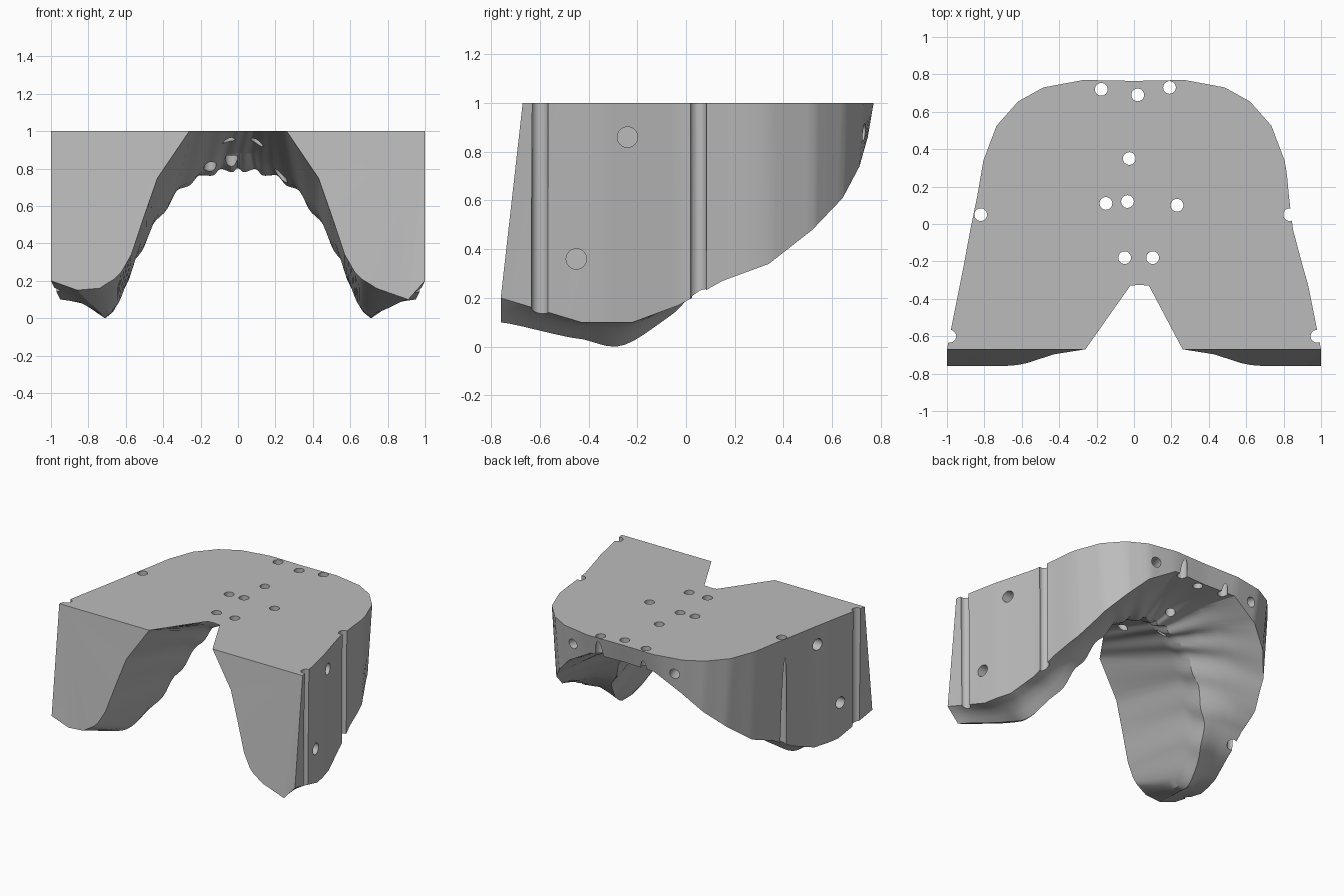
import bpy, bmesh, math
from mathutils import Vector, Matrix

if "Cube" in bpy.data.objects:
    bpy.data.objects.remove(bpy.data.objects["Cube"])

grey = bpy.data.materials.new("resin grey")
grey.use_nodes = True
grey.diffuse_color = (0.5, 0.5, 0.5, 1)
grey.node_tree.nodes["Principled BSDF"].inputs["Base Color"].default_value = (0.5, 0.5, 0.5, 1)

# Rails of one arm, from its front tip to the middle of the back
OUTER = [(1, -.67, .2), (.95, -.42, .1), (.91, -.22, .1), (.875, -.03, .17), (.838, .15, .27),
         (.805, .34, .34), (.735, .525, .48), (.62, .655, .61), (.485, .73, .74), (.27, .77, .86), (0, .765, .86)]
RIDGE = [(.86, -.76, .15), (.74, -.42, .03), (.7, -.25, .01), (.62, -.04, .15), (.55, .07, .31),
         (.45, .13, .49), (.35, .17, .64), (.25, .2, .73), (.15, .21, .77), (.07, .22, .79), (0, .22, .79)]
INNER = [(.74, -.76, .16), (.66, -.45, .08), (.63, -.28, .1), (.57, -.17, .26), (.5, -.09, .44),
         (.42, -.04, .59), (.32, .0, .72), (.22, .04, .8), (.13, .07, .85), (.06, .08, .88), (0, .08, .88)]
# Edge of the front opening: up the front face, then around the notch in the top
OPENING = [(.71, -.76, .18), (.66, -.757, .21), (.625, -.754, .245), (.57, -.743, .34), (.5, -.72, .55),
           (.43, -.697, .75), (.26, -.67, 1), (.19, -.557, 1), (.12, -.443, 1), (.05, -.33, 1), (0, -.325, 1)]
LAST = len(OUTER) - 1
STEPS = 6
CORNER = 6 * STEPS      # step where the opening reaches the top


def clamp(v):
    return min(1, max(0, v))


def sample(rail, i, t, smooth):
    p = [Vector(rail[min(max(i + k, 0), LAST)]) for k in (-1, 0, 1, 2)]
    if not smooth:
        return p[1].lerp(p[2], t)
    return p[1] + t * 0.5 * ((p[2] - p[0]) + t * ((2 * p[0] - 5 * p[1] + 4 * p[2] - p[3])
                             + t * (3 * p[1] - p[0] - 3 * p[2] + p[3])))


def section(n, side):
    """Open section at step n of one arm, from the top rim under to the opening."""
    i = min(n // STEPS, LAST - 1)
    t = n / STEPS - i
    f = n / (STEPS * LAST)
    o, edge = sample(OUTER, i, t, False), sample(OPENING, i, t, False)
    r, q = sample(RIDGE, i, t, True), sample(INNER, i, t, True)
    # The right arm's tip hangs lower at its outer corner
    if side > 0:
        r += Vector((.05, 0, -.05)) * clamp(1 - f * 10)
    # The wall dips at mid-arm; on one arm only its lower edge does
    dent = .025 * clamp(1 - abs(o.y + .03) / .3)
    top = Vector((o.x - (dent if side > 0 else 0), o.y, 1))
    # The outer wall leans forwards at the tips and inwards at the back
    low = o + Vector((-dent - .045 * o.x * clamp(f * 4 - 1.3),
                      -.09 * clamp(1 - f * 9) - .03 * clamp(f * 2 - 1), 0))
    # Tooth ripple, fading in behind the tips
    ripple = 0.011 * clamp(f * 6 - 1) * math.cos(f * math.pi * 16)
    r += Vector((ripple * .5, ripple * .5, ripple))
    q += Vector((0, ripple * .5, ripple * .4))
    band = low.lerp(r, .5) + Vector((0, 0, .025 * clamp(f * 8)))
    crown = r.lerp(q, .5) + Vector((0, 0, -.014 * clamp(f * 8)))
    pts = [top, low, low.lerp(band, .5), band, band.lerp(r, .5), r, crown, q, edge]
    out = [Vector((p.x * side, p.y, p.z)) for p in pts]
    out[-1].x += .03 * clamp((f - .6) / .3)
    return out


# Block: loft around the horseshoe, then close the top and both front faces
total = STEPS * LAST
rings = [section(n, -1) for n in range(total + 1)] + [section(n, 1) for n in range(total - 1, -1, -1)]
bm = bmesh.new()
verts = [[bm.verts.new(p) for p in ring] for ring in rings]
for a, b in zip(verts, verts[1:]):
    for k in range(len(a) - 1):
        bm.faces.new((a[k], a[k + 1], b[k + 1], b[k]))
for arm in (verts, verts[::-1]):
    bm.faces.new(arm[0] + [ring[-1] for ring in arm[1:CORNER + 1]])
inner_rim = [ring[-1] for ring in verts[CORNER:len(verts) - CORNER]]
bm.faces.new([ring[0] for ring in verts] + inner_rim[::-1])
bmesh.ops.triangulate(bm, faces=[f for f in bm.faces if len(f.verts) > 4])
bmesh.ops.recalc_face_normals(bm, faces=bm.faces)
mesh = bpy.data.meshes.new("arch_block")
bm.to_mesh(mesh)
bm.free()
block = bpy.data.objects.new("arch_block", mesh)
bpy.context.collection.objects.link(block)
mesh.materials.append(grey)

# Cutters for pin holes and guide grooves
cut = bmesh.new()


def drill(centre, direction, radius, length):
    turn = Vector(direction).to_track_quat("Z", "Y").to_matrix().to_4x4()
    bmesh.ops.create_cone(cut, cap_ends=True, segments=24, radius1=radius, radius2=radius,
                          depth=length, matrix=Matrix.Translation(centre) @ turn)


UP = (0, 0, 1)
for x, y in [(-.175, .72), (.02, .69), (.19, .73), (-.025, .35), (-.15, .11), (-.035, .12),
             (.23, .1), (-.05, -.18), (.1, -.18), (-.82, .05), (.832, .05), (-.985, -.6), (.978, -.6)]:
    drill((x, y, .6), UP, .034, 1.4)
for s in (-1, 1):
    drill((s * .92, -.24, .86), (1, 0, 0), .042, .3)
    drill((s * .95, -.45, .36), (1, 0, 0), .042, .3)
    drill((s * .42, .74, .88), (s * .3, 1, 0), .036, .3)
cut_mesh = bpy.data.meshes.new("hole_cutters")
cut.to_mesh(cut_mesh)
cut.free()
cutters = bpy.data.objects.new("hole_cutters", cut_mesh)
cut_mesh.materials.append(grey)
bpy.context.collection.objects.link(cutters)
cutters.hide_render = True

mod = block.modifiers.new("holes", "BOOLEAN")
mod.operation = "DIFFERENCE"
mod.solver = "EXACT"
mod.object = cutters
bpy.context.view_layer.objects.active = block
block.select_set(True)
bpy.ops.object.modifier_apply(modifier=mod.name)
bpy.data.objects.remove(cutters)
bpy.ops.object.shade_smooth_by_angle(angle=math.radians(25))
